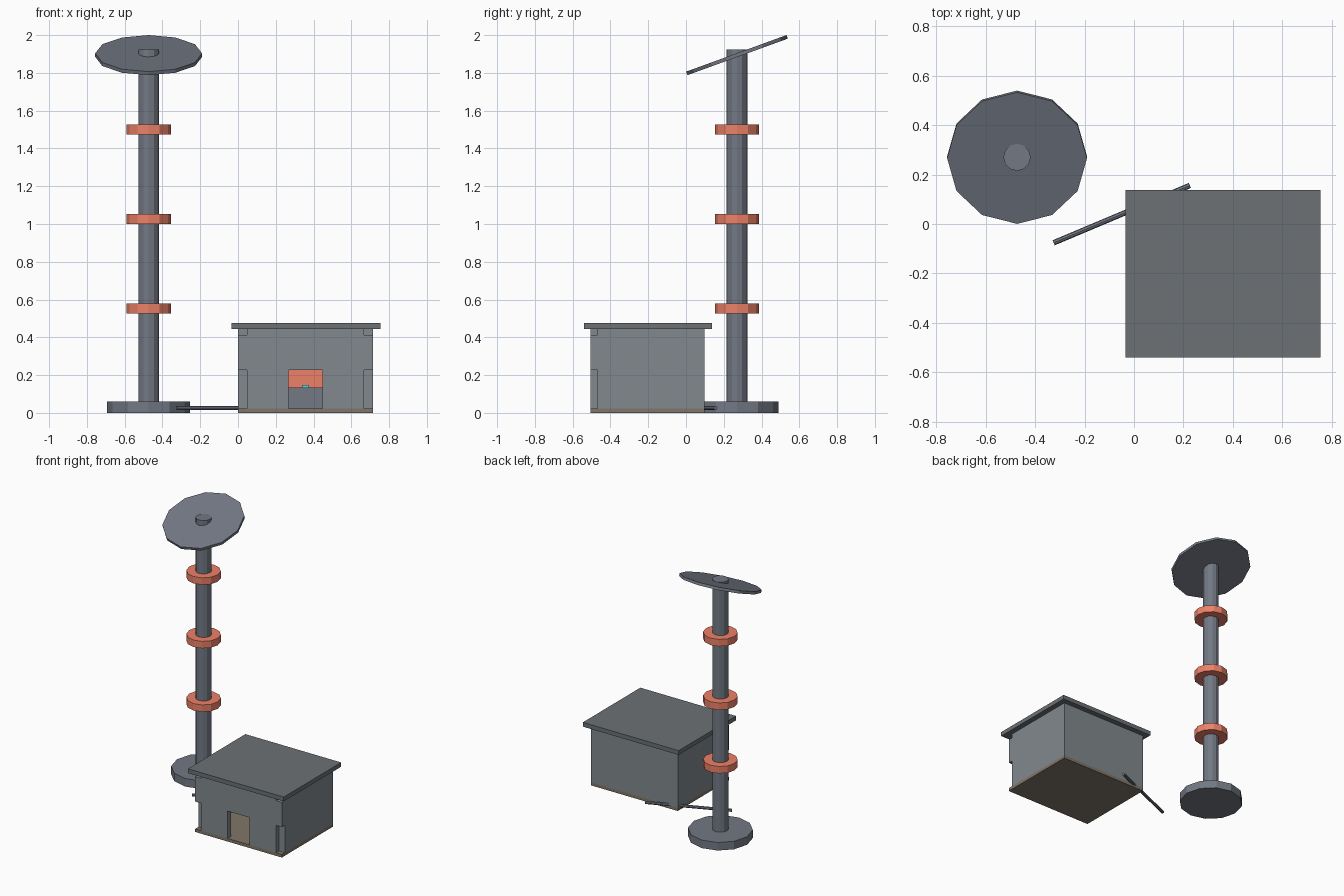
import bpy, math
from mathutils import Vector

if "Cube" in bpy.data.objects:
    bpy.data.objects.remove(bpy.data.objects["Cube"])


def material(name, rgb):
    m = bpy.data.materials.new(name)
    m.diffuse_color = (*rgb, 1)
    m.use_nodes = True
    m.node_tree.nodes["Principled BSDF"].inputs["Base Color"].default_value = m.diffuse_color
    return m


ORANGE = material("orange", (0.85, 0.22, 0.14))
TEAL = material("teal", (0.1, 0.7, 0.75))
BROWN = material("brown", (0.22, 0.18, 0.14))
STEEL = material("steel", (0.17, 0.19, 0.23))
WALL = material("wall", (0.22, 0.25, 0.27))
ROOF = material("roof", (0.15, 0.165, 0.175))


def box(name, x, y, z, mat):
    bpy.ops.mesh.primitive_cube_add(size=1, location=[sum(v) / 2 for v in (x, y, z)])
    o = bpy.context.object
    o.name = name
    o.scale = [v[1] - v[0] for v in (x, y, z)]
    o.data.materials.append(mat)
    return o


def disc(name, r, z0, z1, mat, tilt=0):
    bpy.ops.mesh.primitive_cylinder_add(vertices=12, radius=r, depth=z1 - z0,
                                        location=(-0.473, 0.27, (z0 + z1) / 2),
                                        rotation=(tilt, 0, 0))
    o = bpy.context.object
    o.name = name
    o.data.materials.append(mat)
    return o


# Antenna tower
disc("tower_base", 0.22, 0, 0.06, STEEL)
disc("tower_mast", 0.055, 0.06, 1.925, STEEL)
for i in range(3):
    z = 0.553 + 0.474 * i
    disc(f"tower_ring_{i + 1}", 0.117, z - 0.026, z + 0.026, ORANGE)
disc("tower_dish", 0.283, 1.884, 1.904, STEEL, math.radians(20))

# Hut shell: hollow room with floor, three plain walls and overhanging roof
box("floor", (0, 0.715), (-0.505, 0.097), (0, 0.023), BROWN)
box("roof", (-0.035, 0.755), (-0.54, 0.137), (0.443, 0.475), ROOF)
box("left_wall", (0, 0.048), (-0.468, 0.097), (0.023, 0.443), WALL)
box("right_wall", (0.667, 0.715), (-0.468, 0.097), (0.023, 0.443), WALL)
box("back_wall", (0.048, 0.667), (0.06, 0.097), (0.023, 0.443), WALL)

# Front wall: a panel each side of the doorway, wider lintel above, top strip
box("front_panel_left", (0.048, 0.268), (-0.505, -0.468), (0.023, 0.227), WALL)
box("front_panel_right", (0.447, 0.667), (-0.505, -0.468), (0.023, 0.227), WALL)
box("front_lintel", (0, 0.715), (-0.505, -0.468), (0.227, 0.412), WALL)
box("front_top_strip", (0.048, 0.667), (-0.505, -0.468), (0.412, 0.443), WALL)

# Console at the back of the room, seen through the doorway
box("console_desk", (0.22, 0.495), (-0.08, 0.05), (0.023, 0.135), STEEL)
box("console_panel", (0.22, 0.495), (0.01, 0.05), (0.135, 0.25), ORANGE)
box("console_light", (0.34, 0.375), (-0.03, 0.0), (0.135, 0.147), TEAL)

# Cable conduit running from the tower side through the hut
a, b = Vector((-0.325, -0.076, 0.026)), Vector((0.226, 0.156, 0.026))
bpy.ops.mesh.primitive_cylinder_add(vertices=8, radius=0.011, depth=(b - a).length,
                                    location=(a + b) / 2)
conduit = bpy.context.object
conduit.name = "cable_conduit"
conduit.rotation_euler = (b - a).to_track_quat('Z', 'Y').to_euler()
conduit.data.materials.append(STEEL)
